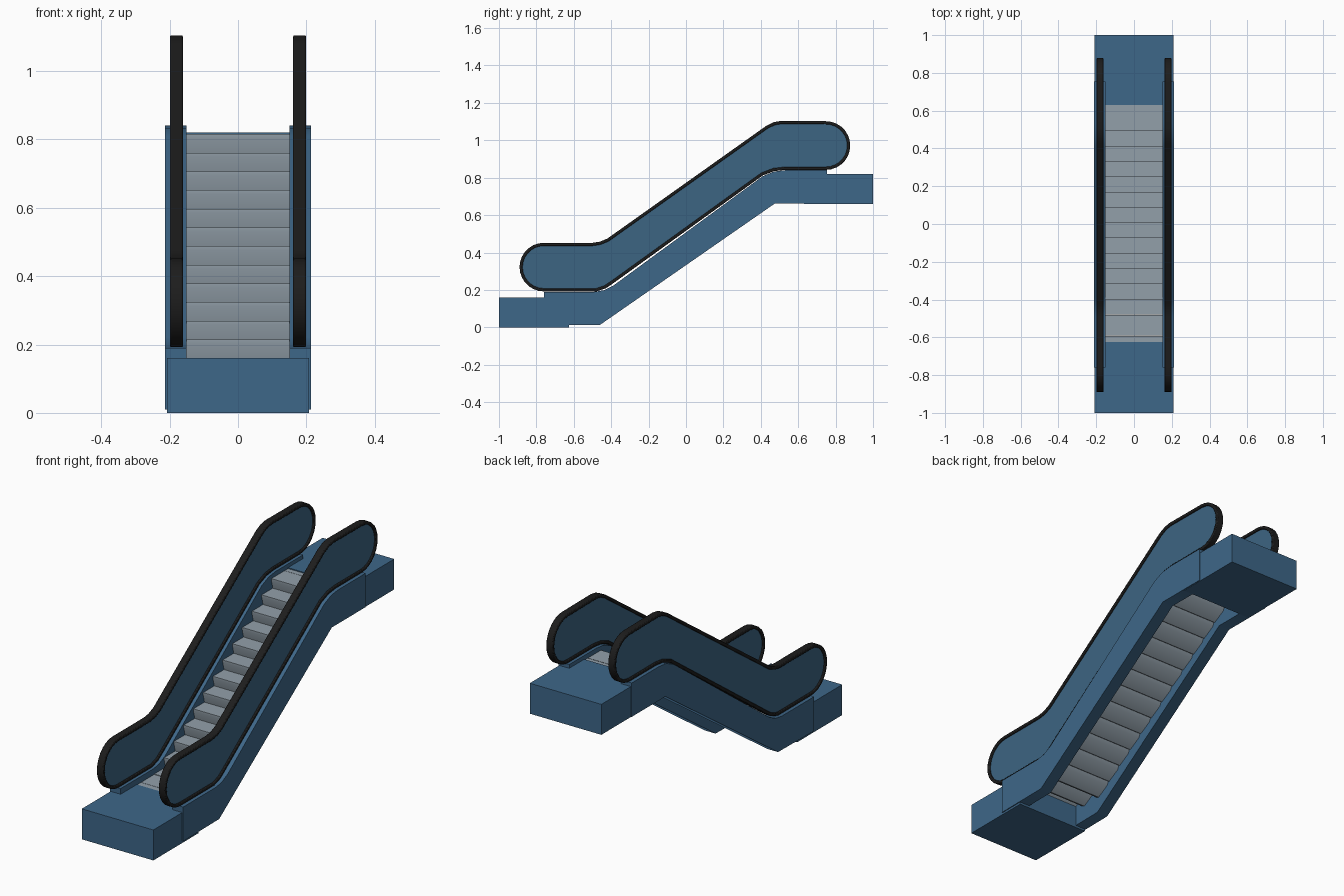
import bpy, bmesh, math
from mathutils import Vector

if "Cube" in bpy.data.objects:
    bpy.data.objects.remove(bpy.data.objects["Cube"])


def material(name, rgb):
    m = bpy.data.materials.new(name)
    m.diffuse_color = (*rgb, 1)
    m.use_nodes = True
    m.node_tree.nodes["Principled BSDF"].inputs["Base Color"].default_value = m.diffuse_color
    return m


BLUE = material("blue_paint", (0.048, 0.135, 0.25))
PANEL = material("blue_panel", (0.046, 0.13, 0.225))
BLACK = material("black_rubber", (0.012, 0.012, 0.012))
GREY = material("step_grey", (0.29, 0.35, 0.40))


def finish(name, bm, mat, bevel=0.0):
    bmesh.ops.recalc_face_normals(bm, faces=bm.faces)
    me = bpy.data.meshes.new(name)
    bm.to_mesh(me)
    bm.free()
    me.materials.append(mat)
    ob = bpy.data.objects.new(name, me)
    bpy.context.collection.objects.link(ob)
    if bevel:
        mod = ob.modifiers.new("soft_edges", "BEVEL")
        mod.width, mod.segments, mod.limit_method = bevel, 2, "ANGLE"
        mod.angle_limit = math.radians(50)
    bpy.ops.object.select_all(action="DESELECT")
    ob.select_set(True)
    bpy.context.view_layer.objects.active = ob
    bpy.ops.object.shade_smooth_by_angle(angle=math.radians(35))
    return ob


def prism(name, profile, x0, x1, mat, bevel=0.0):
    """Extrude a (y, z) profile from x0 to x1."""
    bm = bmesh.new()
    face = bm.faces.new([bm.verts.new((x0, y, z)) for y, z in profile])
    ext = bmesh.ops.extrude_face_region(bm, geom=[face])["geom"]
    bmesh.ops.translate(bm, vec=(x1 - x0, 0, 0),
                        verts=[v for v in ext if isinstance(v, bmesh.types.BMVert)])
    return finish(name, bm, mat, bevel)


def inset(loop, d):
    """Offset a clockwise closed (y, z) loop inward by d."""
    out = []
    for i, p in enumerate(loop):
        p = Vector(p)
        a = (p - Vector(loop[i - 1])).normalized()
        b = (Vector(loop[(i + 1) % len(loop)]) - p).normalized()
        na, nb = Vector((a.y, -a.x)), Vector((b.y, -b.x))
        n = (na + nb).normalized()
        out.append(tuple(p + n * d / n.dot(na)))
    return out


def band(name, outer, inner, x0, x1, mat, bevel):
    """Closed belt with a rectangular section between two loops."""
    bm = bmesh.new()
    rings = [[bm.verts.new((x, y, z)) for y, z in loop]
             for loop, x in ((outer, x0), (outer, x1), (inner, x1), (inner, x0))]
    n = len(outer)
    for k in range(4):
        r, s = rings[k], rings[(k + 1) % 4]
        for i in range(n):
            j = (i + 1) % n
            bm.faces.new((r[i], r[j], s[j], s[i]))
    return finish(name, bm, mat, bevel)


def arc(cy, cz, r, start, end, n=14):
    return [(cy + r * math.cos(math.radians(start + (end - start) * i / n)),
             cz + r * math.sin(math.radians(start + (end - start) * i / n)))
            for i in range(n + 1)]


# Outline of handrail, clockwise seen from +x
rail = (arc(-0.76, 0.322, 0.13, 270, 90)
        + [(-0.50, 0.452), (-0.46, 0.458), (-0.42, 0.475),
           (0.43, 1.078), (0.47, 1.097), (0.51, 1.104)]
        + arc(0.748, 0.972, 0.13, 90, -90)
        + [(0.53, 0.842), (0.47, 0.835), (0.41, 0.812),
           (-0.39, 0.235), (-0.43, 0.208), (-0.48, 0.192)])

# Side truss profile
truss = [(-0.76, 0.01), (-0.46, 0.013), (0.475, 0.662), (0.755, 0.662),
         (0.755, 0.84), (0.53, 0.84), (0.47, 0.833), (0.41, 0.808),
         (-0.39, 0.222), (-0.44, 0.198), (-0.49, 0.19), (-0.76, 0.19)]

for side, s in (("left", -1), ("right", 1)):
    prism(f"{side}_truss", truss, s * 0.15, s * 0.213, BLUE)
    prism(f"{side}_balustrade_panel", inset(rail, 0.01), s * 0.17, s * 0.19, PANEL)
    band(f"{side}_handrail", rail, inset(rail, 0.016), s * 0.161, s * 0.199, BLACK, 0.004)

# Landing platforms
for name, y0, y1, z in (("lower_landing", -1, -0.625, 0), ("upper_landing", 0.63, 1, 0.66)):
    prism(name, [(y0, z), (y1, z), (y1, z + 0.16), (y0, z + 0.16)], -0.208, 0.208, BLUE)

# Steps: level at each end, rising in between
section = [(0, 0), (0.108, 0), (0.095, -0.028), (0.03, -0.066), (0.012, -0.058), (0, -0.012)]
noses = [(-0.70, 0.158), (-0.59, 0.158)]
noses += [(-0.48 + 0.081 * i, 0.16 + 0.0546 * i) for i in range(13)]
noses += [(0.602, 0.815)]
for i, (y, z) in enumerate(noses):
    prism(f"step_{i + 1:02d}", [(y + a, z + b) for a, b in section], -0.151, 0.151, GREY)
